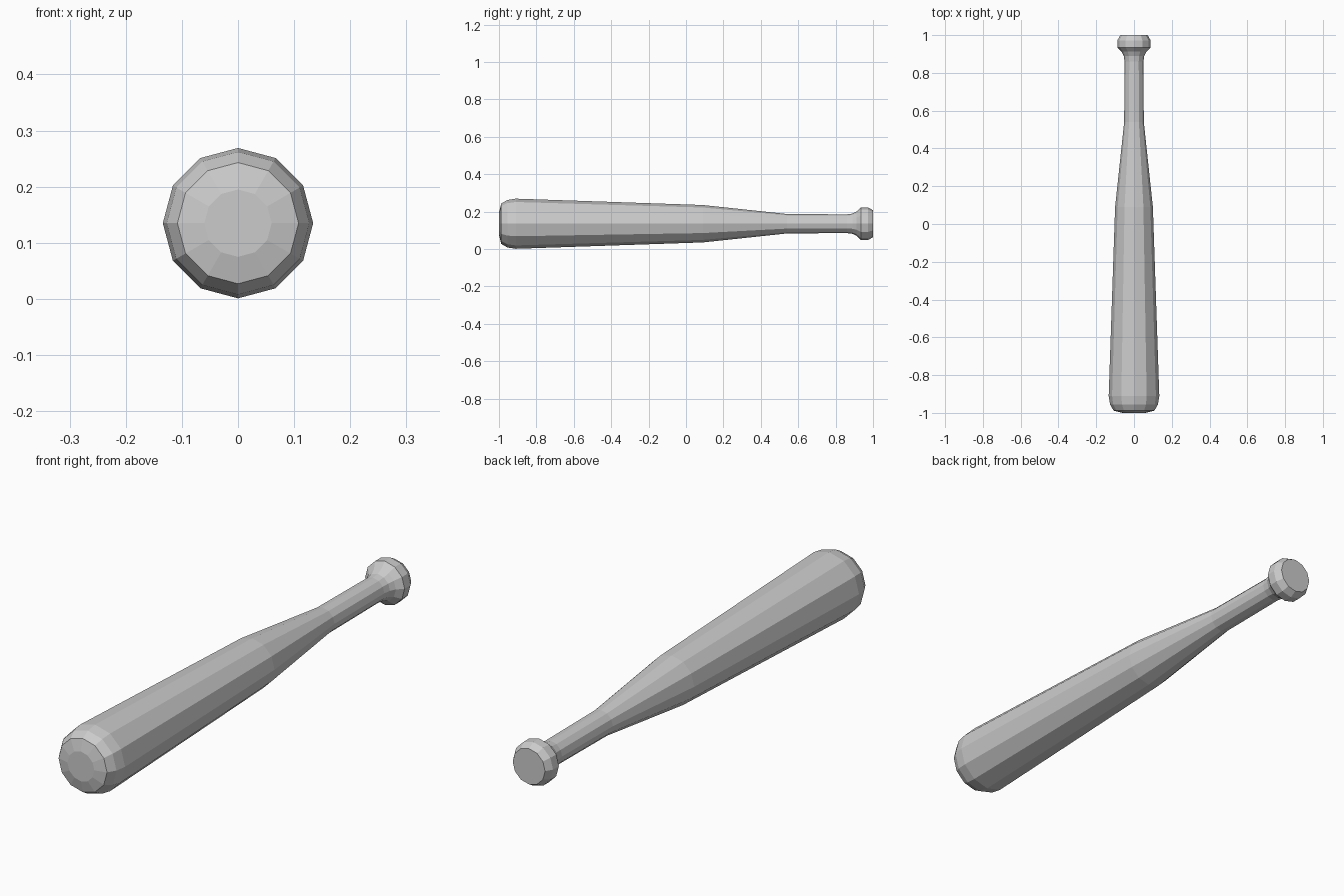
import bpy
import bmesh
from math import cos, sin, tau

cube = bpy.data.objects.get("Cube")
if cube:
    bpy.data.objects.remove(cube, do_unlink=True)

SIDES = 12
AXIS_Z = 0.135

grey = bpy.data.materials.new("plain grey")
grey.use_nodes = True
grey.diffuse_color = (0.6, 0.6, 0.6, 1)
grey.node_tree.nodes["Principled BSDF"].inputs["Base Color"].default_value = (0.6, 0.6, 0.6, 1)


def turned_part(name, profile):
    """Lathe (y, radius) pairs around the long axis and close both ends."""
    bm = bmesh.new()
    rings = []
    for y, r in profile:
        angles = [tau * i / SIDES for i in range(SIDES)]
        rings.append([bm.verts.new((r * cos(a), y, AXIS_Z + r * sin(a))) for a in angles])
    for a, b in zip(rings, rings[1:]):
        for i in range(SIDES):
            j = (i + 1) % SIDES
            bm.faces.new((a[i], a[j], b[j], b[i]))
    bm.faces.new(rings[0])
    bm.faces.new(rings[-1])
    bmesh.ops.recalc_face_normals(bm, faces=bm.faces)
    mesh = bpy.data.meshes.new(name)
    bm.to_mesh(mesh)
    bm.free()
    mesh.materials.append(grey)
    obj = bpy.data.objects.new(name, mesh)
    bpy.context.collection.objects.link(obj)
    return obj


# One continuous turned body: rounded tip, barrel, taper, grip and end knob
turned_part("bat", [
    (-1.0, 0.06), (-0.988, 0.108),                    # tip
    (-0.955, 0.127), (-0.91, 0.134),                  # rounded shoulder
    (0.09, 0.1), (0.54, 0.052),                       # barrel and taper
    (0.86, 0.05), (0.89, 0.054), (0.912, 0.065),      # grip and flare
    (0.935, 0.088), (0.972, 0.088), (1.0, 0.072),     # knob
])
